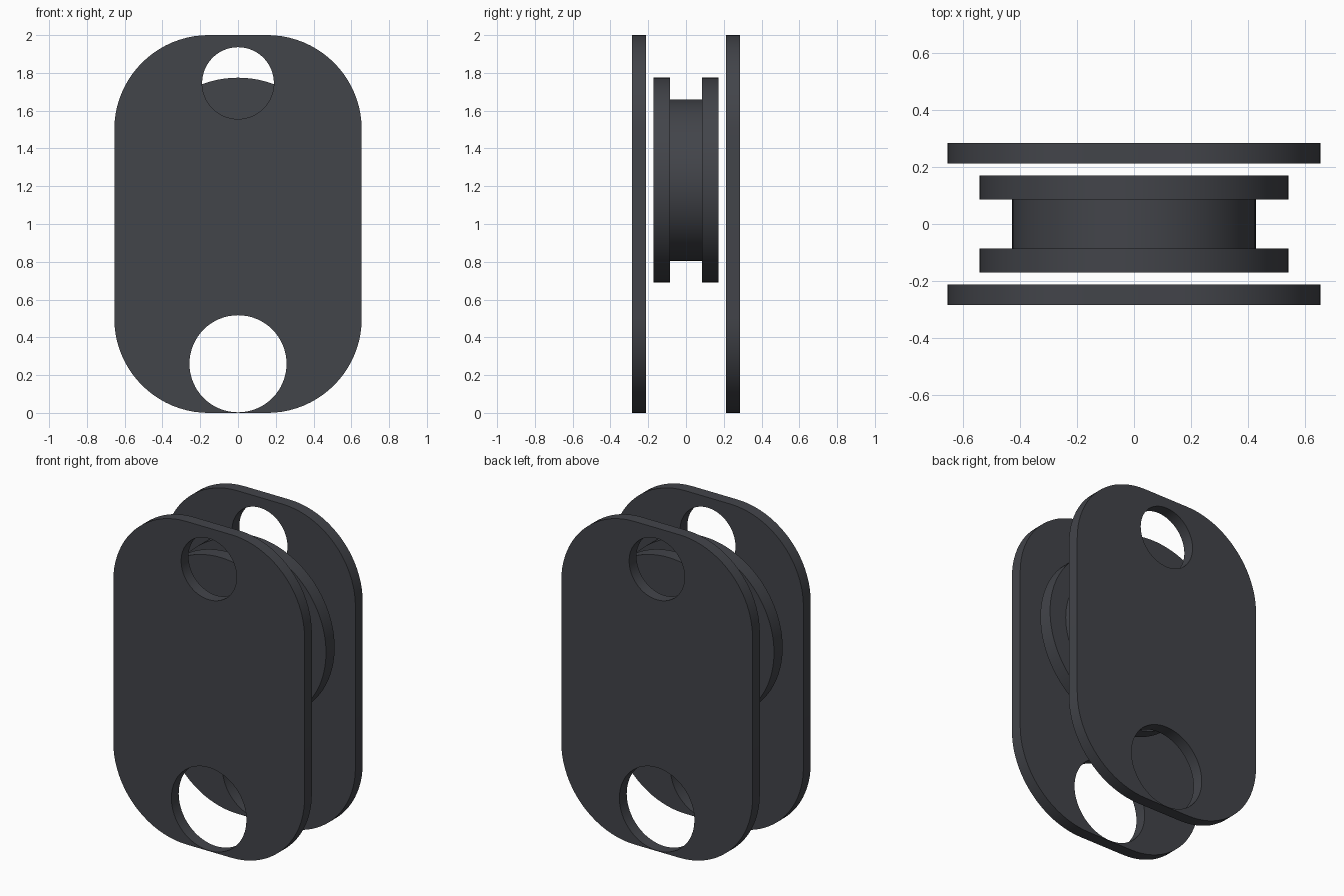
import bpy, bmesh
from math import sin, cos, pi

if "Cube" in bpy.data.objects:
    bpy.data.objects.remove(bpy.data.objects["Cube"])

mat = bpy.data.materials.new("dark_grey")
mat.diffuse_color = (0.055, 0.058, 0.068, 1)
mat.use_nodes = True
mat.node_tree.nodes["Principled BSDF"].inputs["Base Color"].default_value = mat.diffuse_color


def arc(cx, cz, r, a0, a1, n):
    return [(cx + r * cos(a0 + (a1 - a0) * i / n), cz + r * sin(a0 + (a1 - a0) * i / n))
            for i in range(n + 1)]


def finish(name, bm):
    bmesh.ops.remove_doubles(bm, verts=bm.verts, dist=1e-5)
    bmesh.ops.recalc_face_normals(bm, faces=bm.faces)
    me = bpy.data.meshes.new(name)
    bm.to_mesh(me)
    bm.free()
    me.materials.clear()
    me.materials.append(mat)
    ob = bpy.data.objects.new(name, me)
    bpy.context.collection.objects.link(ob)
    bpy.ops.object.select_all(action='DESELECT')
    ob.select_set(True)
    bpy.context.view_layer.objects.active = ob
    bpy.ops.object.shade_smooth_by_angle(angle=pi / 6)
    return ob


def plate(name, y):
    # rounded outline with two round holes, filled and extruded as a 2D curve
    W, R = 0.655, 0.5
    outline = []
    for k, (sx, cz) in enumerate([(1, 1.5), (-1, 1.5), (-1, R), (1, R)]):
        outline += arc(sx * (W - R), cz, R, k * pi / 2, (k + 1) * pi / 2, 20)
    top_hole = arc(0, 1.746, 0.19, 0, 2 * pi, 64)[:-1]
    bottom_hole = arc(0, 0.26, 0.257, 0, 2 * pi, 64)[:-1]
    cu = bpy.data.curves.new(name + "_curve", 'CURVE')
    cu.dimensions, cu.fill_mode, cu.extrude = '2D', 'BOTH', 0.036
    for loop in (outline, top_hole, bottom_hole):
        sp = cu.splines.new('POLY')
        sp.points.add(len(loop) - 1)
        for p, (x, z) in zip(sp.points, loop):
            p.co = (x, z, 0, 1)
        sp.use_cyclic_u = True
    tmp = bpy.data.objects.new(name + "_tmp", cu)
    bpy.context.collection.objects.link(tmp)
    dg = bpy.context.evaluated_depsgraph_get()
    bm = bmesh.new()
    me = bpy.data.meshes.new_from_object(tmp.evaluated_get(dg))
    bm.from_mesh(me)
    bpy.data.objects.remove(tmp)
    for v in bm.verts:
        x, z, d = v.co
        v.co = (x, y + d, z)
    return finish(name, bm)


# side plates
plate("front_plate", -0.249)
plate("back_plate", 0.249)

# pulley wheel: flanged profile revolved around the y axis
profile = [(0.5425, -0.171), (0.5425, -0.086), (0.428, -0.086),
           (0.428, 0.086), (0.5425, 0.086), (0.5425, 0.171)]
N, CZ = 96, 1.232
bm = bmesh.new()
rings = [[bm.verts.new((r * cos(2 * pi * i / N), y, CZ + r * sin(2 * pi * i / N)))
          for i in range(N)] for r, y in profile]
for a, b in zip(rings, rings[1:]):
    for i in range(N):
        j = (i + 1) % N
        bm.faces.new((a[i], a[j], b[j], b[i]))
bm.faces.new(rings[0])
bm.faces.new(rings[-1])
finish("pulley_wheel", bm)
